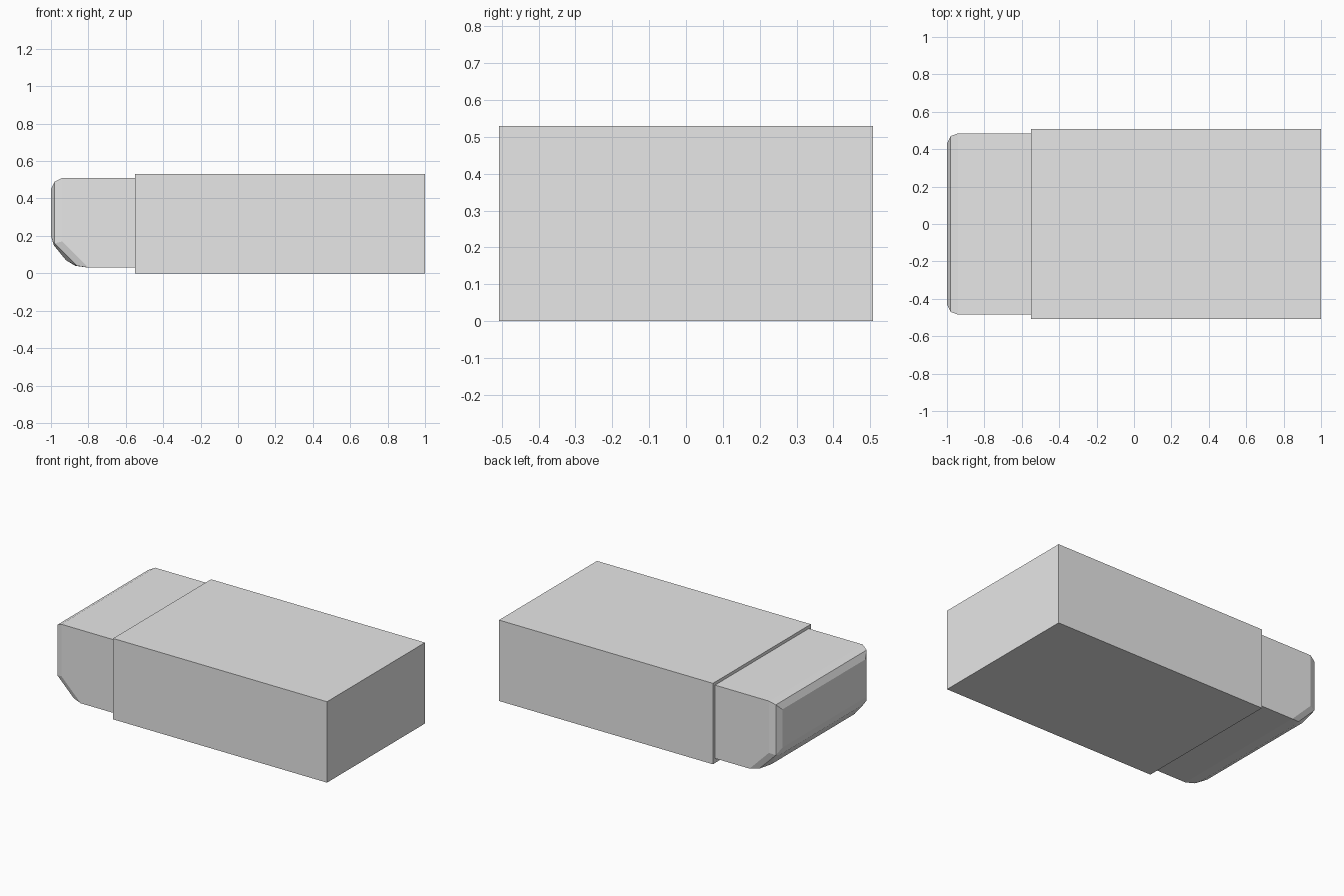
import bpy
import bmesh

cube = bpy.data.objects.get("Cube")
if cube:
    bpy.data.objects.remove(cube, do_unlink=True)

grey = bpy.data.materials.new("plain_grey")
grey.use_nodes = True
colour = (0.8, 0.8, 0.8, 1)
grey.diffuse_color = colour
grey.node_tree.nodes["Principled BSDF"].inputs["Base Color"].default_value = colour


def convex_part(name, sections):
    """Wrap a convex skin around (half width, xz outline) sections mirrored in y."""
    bm = bmesh.new()
    for half_width, outline in sections:
        for x, z in outline:
            for side in (-1, 1):
                bm.verts.new((x, side * half_width, z))
    hull = bmesh.ops.convex_hull(bm, input=bm.verts[:])
    loose = [v for v in bm.verts if not v.link_faces]
    bmesh.ops.delete(bm, geom=loose, context="VERTS")
    bmesh.ops.dissolve_limit(bm, angle_limit=0.01, verts=bm.verts[:], edges=bm.edges[:])
    bmesh.ops.recalc_face_normals(bm, faces=bm.faces[:])
    mesh = bpy.data.meshes.new(name)
    bm.to_mesh(mesh)
    bm.free()
    mesh.materials.append(grey)
    obj = bpy.data.objects.new(name, mesh)
    bpy.context.collection.objects.link(obj)
    return obj


# Cardboard sleeve: plain closed box
convex_part("sleeve", [
    (0.507, [(-0.55, 0), (1, 0), (1, 0.53), (-0.55, 0.53)]),
])

# Rubber block: rounded end with a large worn chamfer underneath
top, bottom, inner = 0.51, 0.03, -0.45
convex_part("rubber_block", [
    # flat side outline
    (0.485, [(inner, top), (-0.94, top), (-0.94, 0.17), (-0.80, bottom), (inner, bottom)]),
    # halfway round the corner
    (0.47, [(-0.98, 0.49), (-0.98, 0.16), (-0.86, 0.04)]),
    # full middle outline
    (0.43, [(-0.98, 0.49), (-1, 0.45), (-1, 0.2), (-0.985, 0.15),
            (-0.92, 0.07), (-0.87, 0.04), (-0.80, bottom)]),
])
